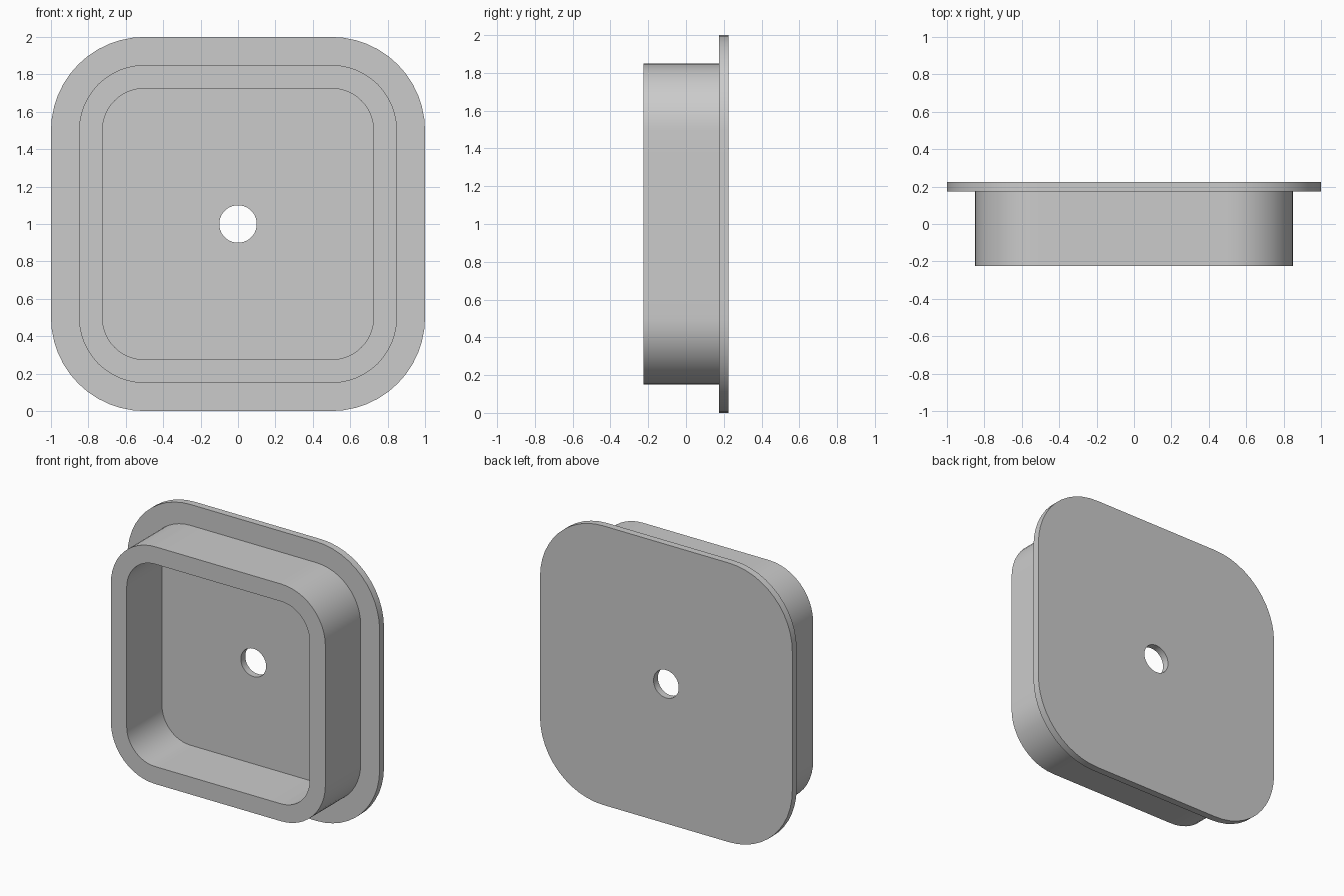
import bpy, bmesh, math

if "Cube" in bpy.data.objects:
    bpy.data.objects.remove(bpy.data.objects["Cube"])

CORNER = 12   # segments per rounded corner
SIDE = 8      # segments per straight side


def rounded_square(half, radius):
    """Points of a rounded square in the XZ plane, counter-clockwise."""
    pts = []
    c = half - radius
    for q in range(4):
        a0 = q * math.pi / 2
        ca, sa = round(math.cos(a0)), round(math.sin(a0))
        local = [(half, -c + 2 * c * i / SIDE) for i in range(SIDE)]
        for i in range(CORNER):
            a = math.pi / 2 * i / CORNER
            local.append((c + radius * math.cos(a), c + radius * math.sin(a)))
        pts += [(x * ca - z * sa, x * sa + z * ca) for x, z in local]
    return pts


def circle(radius):
    """Circle with the same number of points, aligned with the squares."""
    angles = [math.atan2(z, x) for x, z in rounded_square(1.0, 0.5)]
    return [(radius * math.cos(a), radius * math.sin(a)) for a in angles]


plate = rounded_square(1.0, 0.5)
wall_outer = rounded_square(0.85, 0.35)
wall_inner = rounded_square(0.725, 0.225)
hole = circle(0.1)

FRONT, SEAT, BACK = -0.225, 0.175, 0.225

# Closed section: hole, back face, plate rim, flange, wall, recess floor
section = [(hole, BACK), (plate, BACK), (plate, SEAT), (wall_outer, SEAT),
           (wall_outer, FRONT), (wall_inner, FRONT), (wall_inner, SEAT),
           (hole, SEAT)]

bm = bmesh.new()
rings = [[bm.verts.new((x, y, z + 1.0)) for x, z in pts] for pts, y in section]
n = len(plate)
for k, a in enumerate(rings):
    b = rings[(k + 1) % len(rings)]
    for i in range(n):
        j = (i + 1) % n
        bm.faces.new((a[i], a[j], b[j], b[i]))
bmesh.ops.recalc_face_normals(bm, faces=bm.faces)

mesh = bpy.data.meshes.new("flanged_cover")
bm.to_mesh(mesh)
bm.free()
cover = bpy.data.objects.new("flanged_cover", mesh)
bpy.context.collection.objects.link(cover)

# Plain grey finish
grey = bpy.data.materials.new("light_grey")
grey.diffuse_color = (0.6, 0.6, 0.6, 1.0)
grey.use_nodes = True
grey.node_tree.nodes["Principled BSDF"].inputs["Base Color"].default_value = grey.diffuse_color
mesh.materials.append(grey)

bpy.context.view_layer.objects.active = cover
cover.select_set(True)
bpy.ops.object.shade_smooth_by_angle(angle=math.radians(30))
